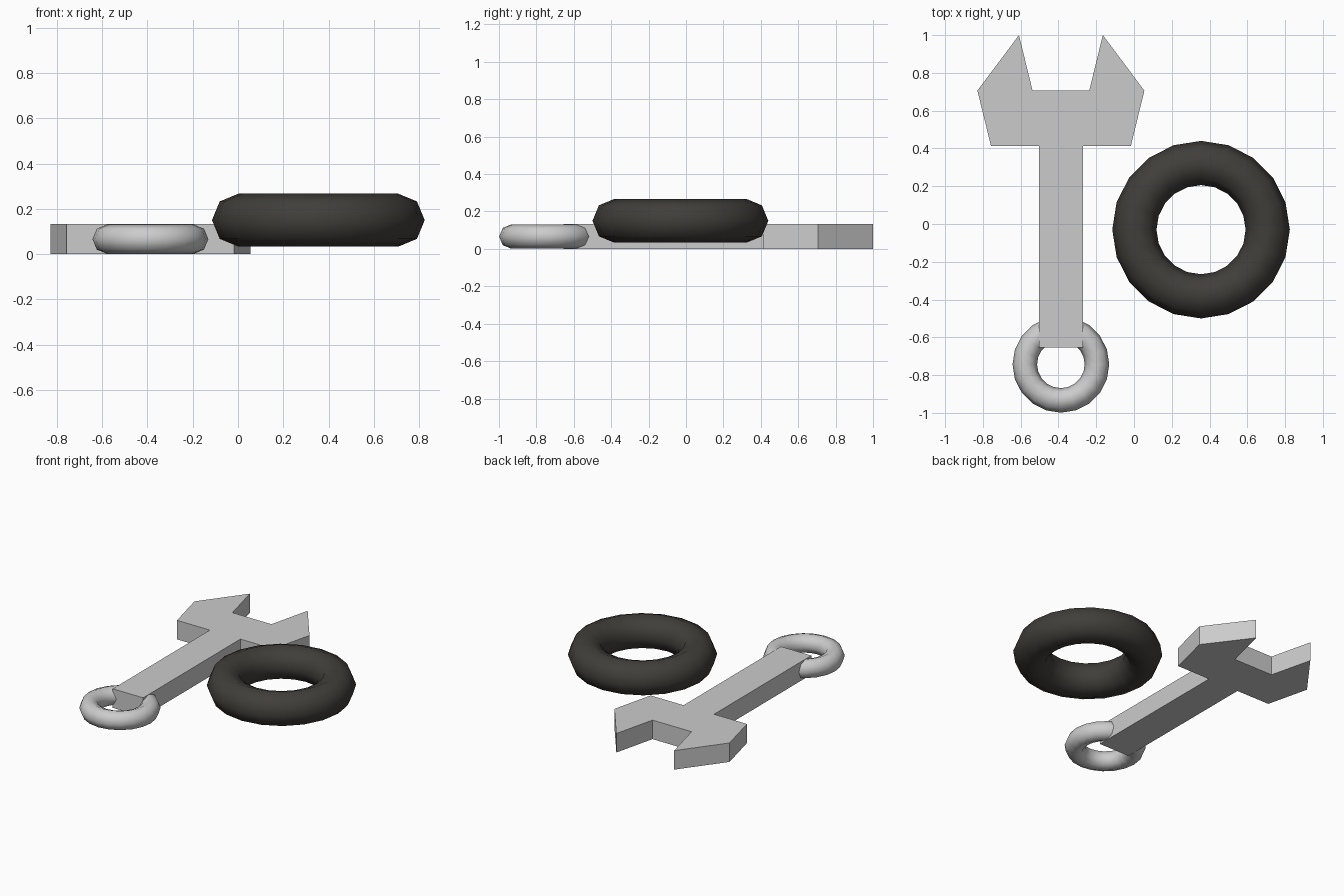
import bpy, bmesh

if "Cube" in bpy.data.objects:
    bpy.data.objects.remove(bpy.data.objects["Cube"])

AXIS = -0.387      # wrench centre line
THICK = 0.132      # wrench thickness


def torus(name, loc, outer, inner):
    major, minor = (outer + inner) / 2, (outer - inner) / 2
    bpy.ops.mesh.primitive_torus_add(major_segments=20, minor_segments=8,
                                     major_radius=major, minor_radius=minor, location=loc)
    obj = bpy.context.object
    obj.name = name
    bpy.ops.object.shade_smooth()
    return obj


def mirrored_plate(name, half, height):
    # extrude a half outline mirrored about the wrench axis
    outline = half + [(-x, y) for x, y in reversed(half)]
    bm = bmesh.new()
    face = bm.faces.new([bm.verts.new((AXIS + x, y, 0)) for x, y in outline])
    ext = bmesh.ops.extrude_face_region(bm, geom=[face])
    top = [v for v in ext["geom"] if isinstance(v, bmesh.types.BMVert)]
    bmesh.ops.translate(bm, verts=top, vec=(0, 0, height))
    bmesh.ops.recalc_face_normals(bm, faces=bm.faces)
    mesh = bpy.data.meshes.new(name)
    bm.to_mesh(mesh)
    bm.free()
    obj = bpy.data.objects.new(name, mesh)
    bpy.context.collection.objects.link(obj)
    return obj


# Wrench body: handle with an open jaw
mirrored_plate("wrench_body", [(0.117, -0.655), (0.117, 0.412), (0.37, 0.412),
                               (0.442, 0.706), (0.222, 1.0), (0.15, 0.706)], THICK)

# Ring at the handle end
torus("wrench_ring", (AXIS, -0.743, 0.066), 0.256, 0.126)

# Rubber tyre lying beside the wrench
tyre = torus("tyre", (0.355, -0.03, 0.15), 0.47, 0.236)
rubber = bpy.data.materials.new("rubber")
rubber.diffuse_color = (0.052, 0.048, 0.042, 1)
rubber.use_nodes = True
rubber.node_tree.nodes["Principled BSDF"].inputs["Base Color"].default_value = rubber.diffuse_color
tyre.data.materials.append(rubber)
